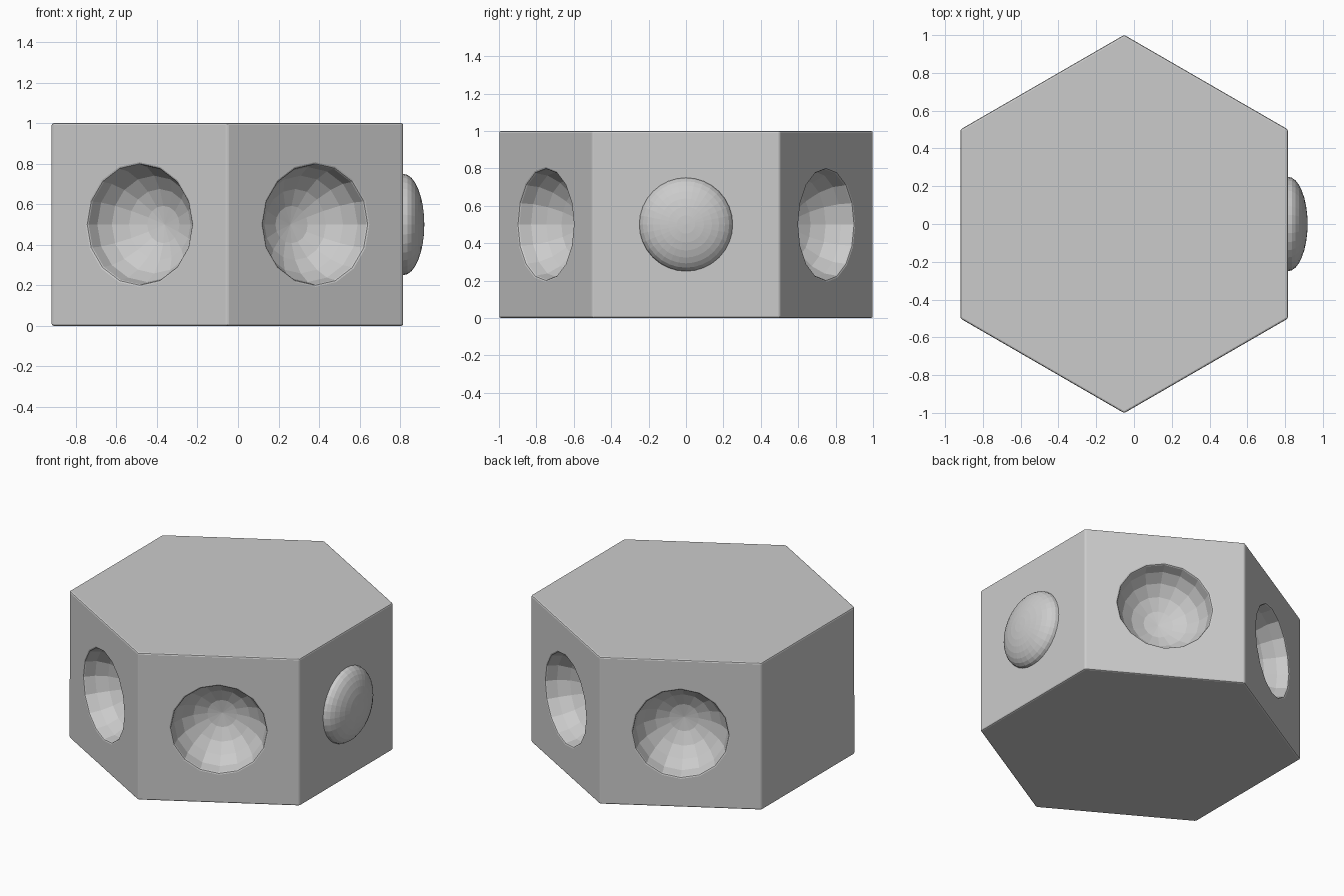
import bpy, math
from mathutils import Matrix, Vector

if "Cube" in bpy.data.objects:
    bpy.data.objects.remove(bpy.data.objects["Cube"])

CX = -0.052          # prism centre in x
APO = 0.867          # centre to flat side

grey = bpy.data.materials.new("light_grey")
grey.diffuse_color = (0.6, 0.6, 0.6, 1)
grey.use_nodes = True
grey.node_tree.nodes["Principled BSDF"].inputs["Base Color"].default_value = grey.diffuse_color


def ellipsoid(name, angle, radius, depth, segs, rings, out=0.0):
    """Flattened ball on the hexagon side facing the given angle."""
    bpy.ops.mesh.primitive_uv_sphere_add(segments=segs, ring_count=rings, radius=1)
    ob = bpy.context.object
    ob.name = name
    n = Vector((math.cos(angle), math.sin(angle), 0))
    pos = Vector((CX, 0, 0.5)) + n * (APO + out)
    ob.data.transform(Matrix.Translation(pos)
                      @ n.to_track_quat('Z', 'Y').to_matrix().to_4x4()
                      @ Matrix.Diagonal((radius, radius, depth, 1)))
    ob.data.materials.append(grey)
    return ob


# hexagonal body
bpy.ops.mesh.primitive_cylinder_add(vertices=6, radius=APO / math.cos(math.pi / 6), depth=1)
body = bpy.context.object
body.name = "hexagon_body"
body.data.transform(Matrix.Translation((CX, 0, 0.5)))
body.data.materials.append(grey)

# round sockets on the four slanted sides
for deg in (60, 120, 240, 300):
    cutter = ellipsoid("socket_cutter", math.radians(deg), 0.298, 0.25, 16, 10, 0.003)
    cutter.hide_render = True
    cutter.hide_set(True)
    cut = body.modifiers.new("socket", 'BOOLEAN')
    cut.operation = 'DIFFERENCE'
    cut.solver = 'EXACT'
    cut.object = cutter

# softened edges
bev = body.modifiers.new("soft_edges", 'BEVEL')
bev.width = 0.01
bev.segments = 2
bev.limit_method = 'ANGLE'
bev.angle_limit = math.radians(40)

# knob on the right side
ellipsoid("side_knob", 0, 0.25, 0.104, 32, 16)
